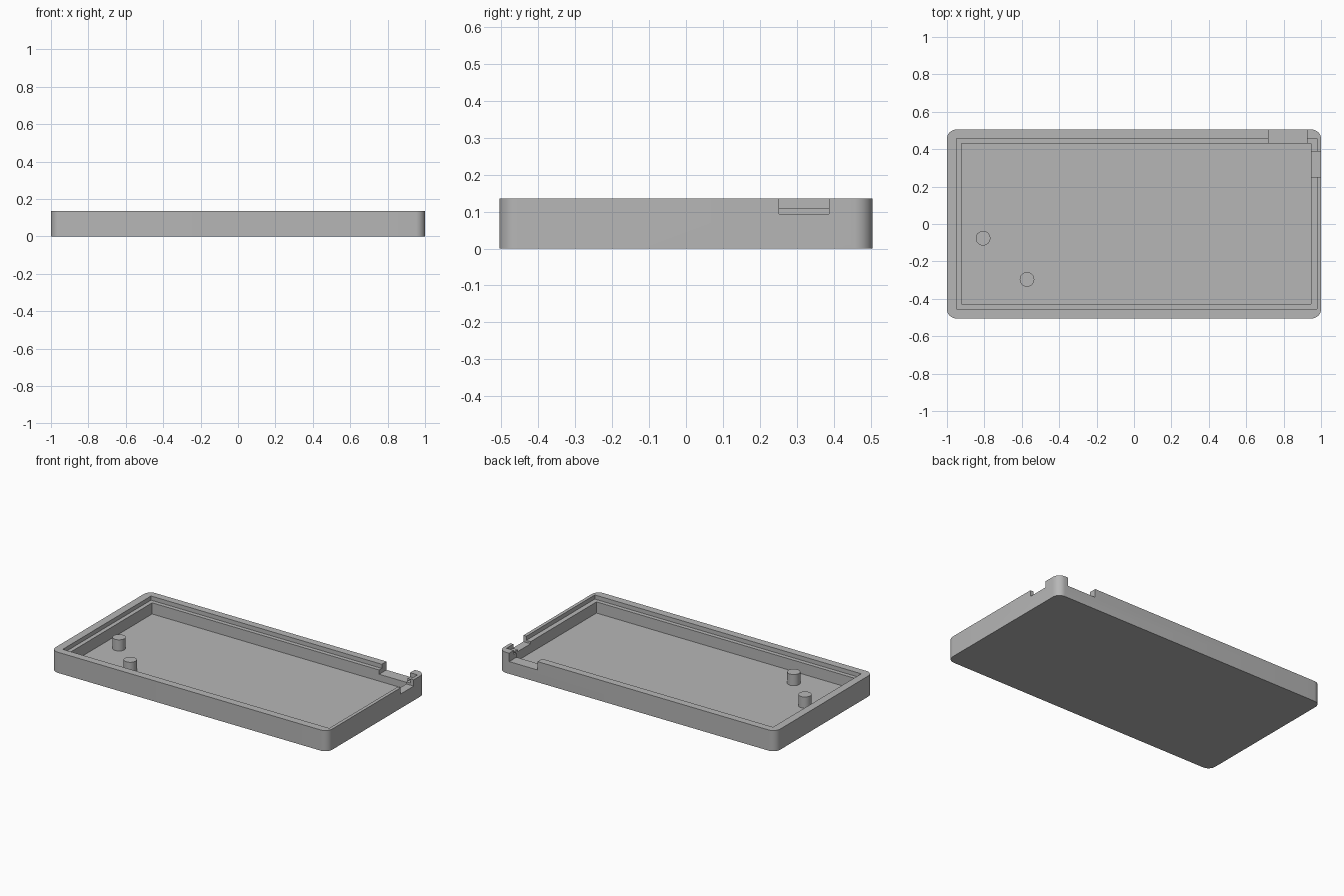
import bpy, bmesh, math

if "Cube" in bpy.data.objects:
    bpy.data.objects.remove(bpy.data.objects["Cube"])

grey = bpy.data.materials.new("case grey")
grey.diffuse_color = (0.47, 0.47, 0.47, 1)
grey.use_nodes = True
grey.node_tree.nodes["Principled BSDF"].inputs["Base Color"].default_value = grey.diffuse_color

HEIGHT, LEDGE, FLOOR = 0.135, 0.108, 0.035
HALF_X, HALF_Y, RADIUS = 1.0, 0.505, 0.05


def prism(name, outline, z0, z1):
    """Extrude a flat outline between two heights."""
    bm = bmesh.new()
    base = bm.faces.new([bm.verts.new((x, y, z0)) for x, y in outline])
    new = bmesh.ops.extrude_face_region(bm, geom=[base])["geom"]
    for v in new:
        if isinstance(v, bmesh.types.BMVert):
            v.co.z = z1
    bmesh.ops.recalc_face_normals(bm, faces=bm.faces)
    mesh = bpy.data.meshes.new(name)
    bm.to_mesh(mesh)
    bm.free()
    mesh.materials.append(grey)
    obj = bpy.data.objects.new(name, mesh)
    bpy.context.collection.objects.link(obj)
    return obj


def arc(cx, cy, r, start, sweep, n):
    return [(cx + r * math.cos(start + sweep * i / n),
             cy + r * math.sin(start + sweep * i / n)) for i in range(n + 1)]


def smooth(obj):
    bpy.ops.object.select_all(action='DESELECT')
    obj.select_set(True)
    bpy.context.view_layer.objects.active = obj
    bpy.ops.object.shade_smooth_by_angle(angle=math.radians(30))


def cut_box(target, x0, x1, y0, y1, z0):
    """Remove a box that is open at the top."""
    cutter = prism("cutter", [(x0, y0), (x1, y0), (x1, y1), (x0, y1)], z0, 0.3)
    cutter.hide_render = True
    mod = target.modifiers.new("cut", 'BOOLEAN')
    mod.operation, mod.solver, mod.object = 'DIFFERENCE', 'EXACT', cutter
    bpy.context.view_layer.objects.active = target
    bpy.ops.object.modifier_apply(modifier=mod.name)
    bpy.data.objects.remove(cutter)


# Tray body with rounded vertical corners
outline = []
for i, (sx, sy) in enumerate([(1, 1), (-1, 1), (-1, -1), (1, -1)]):
    outline += arc(sx * (HALF_X - RADIUS), sy * (HALF_Y - RADIUS),
                   RADIUS, i * math.pi / 2, math.pi / 2, 10)
tray = prism("tray", outline, 0, HEIGHT)

# Main pocket and the stepped ledge around it
cut_box(tray, -0.922, 0.947, -0.428, 0.43, FLOOR)
cut_box(tray, -0.949, 0.978, -0.455, 0.457, LEDGE)

# Connector notches in the back and right walls
cut_box(tray, 0.72, 0.925, 0.40, 0.6, 0.08)
cut_box(tray, 0.90, 1.1, 0.252, 0.387, 0.094)
smooth(tray)

# Locating pegs
for name, x, y in [("rear_peg", -0.807, -0.076), ("front_peg", -0.572, -0.296)]:
    peg = prism(name, arc(x, y, 0.039, 0, math.tau, 32)[:-1], FLOOR - 0.005, 0.108)
    smooth(peg)
